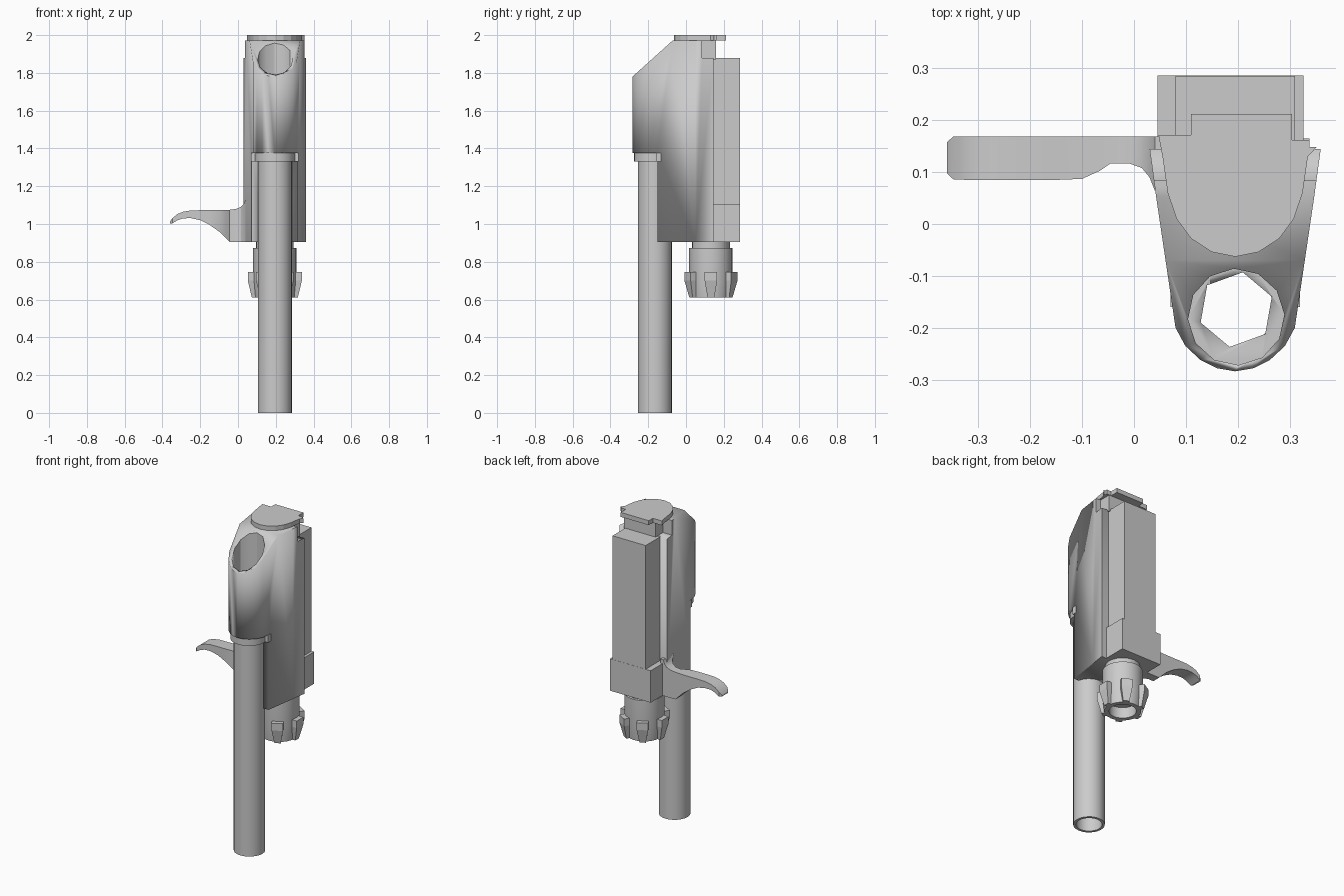
import bpy, bmesh, math

if "Cube" in bpy.data.objects:
    bpy.data.objects.remove(bpy.data.objects["Cube"])

CX = 0.195            # symmetry axis of the body
BY = -0.165           # barrel axis
KY = 0.132            # knob axis


def finish(name, bm, smooth=30):
    bmesh.ops.recalc_face_normals(bm, faces=bm.faces)
    me = bpy.data.meshes.new(name)
    bm.to_mesh(me)
    bm.free()
    ob = bpy.data.objects.new(name, me)
    bpy.context.collection.objects.link(ob)
    activate(ob)
    if smooth:
        bpy.ops.object.shade_smooth_by_angle(angle=math.radians(smooth))
    return ob


def activate(ob):
    bpy.ops.object.select_all(action='DESELECT')
    bpy.context.view_layer.objects.active = ob
    ob.select_set(True)


def prism(name, pts, a, b, axis='z', smooth=30):
    """Extrude a polygon from a to b: plan (x, y) along z, or side (y, z) along x."""
    place = (lambda p, h: (p[0], p[1], h)) if axis == 'z' else (lambda p, h: (h, p[0], p[1]))
    bm = bmesh.new()
    lo = [bm.verts.new(place(p, a)) for p in pts]
    hi = [bm.verts.new(place(p, b)) for p in pts]
    bm.faces.new(lo)
    bm.faces.new(hi)
    for i in range(len(pts)):
        j = (i + 1) % len(pts)
        bm.faces.new((lo[i], lo[j], hi[j], hi[i]))
    return finish(name, bm, smooth)


def box(name, x, y, z):
    return prism(name, [(x[0], y[0]), (x[1], y[0]), (x[1], y[1]), (x[0], y[1])], *z, smooth=0)


def lathe(name, cy, prof, n, closed=True):
    """Revolve (radius, z) points round a vertical axis at (CX, cy)."""
    bm = bmesh.new()
    rings = [[bm.verts.new((CX + r * math.cos(2 * math.pi * k / n),
                            cy + r * math.sin(2 * math.pi * k / n), z)) for k in range(n)]
             for r, z in prof]
    m = len(rings)
    for i in range(m if closed else m - 1):
        p, q = rings[i], rings[(i + 1) % m]
        for k in range(n):
            l = (k + 1) % n
            bm.faces.new((p[k], p[l], q[l], q[k]))
    if not closed:
        bm.faces.new(rings[0])
        bm.faces.new(rings[-1])
    return finish(name, bm)


def ngon(cx, cy, r, n, turn=0):
    return [(cx + r * math.cos(turn + 2 * math.pi * k / n),
             cy + r * math.sin(turn + 2 * math.pi * k / n)) for k in range(n)]


def mirror(half):
    """Complete a right-hand outline across x = CX (last point lies on the axis)."""
    return half + [(2 * CX - x, y) for x, y in reversed(half[:-1])]


def cut(ob, tool, op='DIFFERENCE'):
    tool.hide_render = True
    m = ob.modifiers.new("cut", 'BOOLEAN')
    m.operation, m.object, m.solver = op, tool, 'EXACT'
    activate(ob)
    while ob.modifiers[0] != m:
        bpy.ops.object.modifier_move_to_index(modifier="cut", index=0)
    bpy.ops.object.modifier_apply(modifier="cut")
    bpy.data.objects.remove(tool)


# Main body: plan outline intersected with the side outline, then bored
plan = mirror([(0.36, 0.145), (0.347, 0.05), (0.31, -0.20), (0.291, -0.235),
               (0.262, -0.262), (0.23, -0.278), (CX, -0.284)])
body = prism("main_body", plan, 0.8, 2.1)
side = [(-0.3, 1.375), (-0.3, 1.765), (-0.07, 1.972), (0.085, 1.972), (0.085, 1.88),
        (0.16, 1.88), (0.16, 0.905), (-0.15, 0.905), (-0.15, 1.375)]
cut(body, prism("side_cutter", side, -0.2, 0.6, 'x'), 'INTERSECT')
cut(body, prism("bore_cutter", ngon(CX + 0.002, -0.179, 0.093, 12, 0.05), 1.42, 2.2))
cut(body, prism("hex_cutter", ngon(CX + 0.002, BY, 0.073, 6, math.radians(80)), 0.8, 1.6))

# Long open tube with its collar and side clips
lathe("barrel", BY, [(0.09, 0), (0.09, 1.38), (0.074, 1.38), (0.074, 0)], 24)
lathe("barrel_collar", BY - 0.005, [(0.106, 1.33), (0.106, 1.38), (0.085, 1.38), (0.085, 1.33)], 24)
for s, label in ((-1, "left"), (1, "right")):
    a, b = sorted((CX + s * 0.095, CX + s * 0.125))
    box("collar_clip_" + label, (a, b), (-0.16, -0.105), (1.33, 1.376))

# Top cap and the neck under it
arc = [(0.335, 0.13), (0.325, 0.06), (0.308, 0.01), (0.28, -0.028), (0.24, -0.054), (CX, -0.063)]
prism("top_cap", [(0.305, 0.212), (0.305, 0.162), (0.338, 0.162), (0.338, 0.148), (0.352, 0.148)]
      + mirror(arc) + [(0.047, 0.172), (0.11, 0.172), (0.11, 0.212)], 1.972, 2.0, smooth=0)
box("cap_neck", (0.10, 0.318), (0.07, 0.16), (1.87, 1.975))

# Rear housing: narrow upper box on a wider foot
box("rear_housing", (0.08, 0.31), (0.13, 0.285), (0.91, 1.88))
box("rear_foot", (0.045, 0.327), (0.13, 0.286), (0.905, 1.105))

# Curved side lever: stations of (x, top z, bottom z, front y)
stations = [(0.06, 1.13, 0.905, 0.06), (0.04, 1.13, 0.905, 0.065), (0.03, 1.105, 0.905, 0.09),
            (0.015, 1.09, 0.905, 0.108), (-0.01, 1.08, 0.905, 0.117), (-0.045, 1.075, 0.905, 0.117),
            (-0.065, 1.074, 0.925, 0.103), (-0.10, 1.073, 0.96, 0.087), (-0.15, 1.073, 0.995, 0.085),
            (-0.20, 1.073, 1.02, 0.085), (-0.25, 1.072, 1.031, 0.085), (-0.29, 1.065, 1.03, 0.085),
            (-0.32, 1.053, 1.02, 0.085), (-0.348, 1.03, 1.003, 0.086), (-0.36, 1.012, 1.003, 0.097)]
bm = bmesh.new()
rings = []
for x, top, bot, fy in stations:
    back = 0.158 if x < -0.355 else 0.169
    rings.append([bm.verts.new(p) for p in
                  ((x, fy, bot), (x, fy, top), (x, back, top), (x, back, bot))])
for p, q in zip(rings, rings[1:]):
    for k in range(4):
        bm.faces.new((p[k], p[(k + 1) % 4], q[(k + 1) % 4], q[k]))
bm.faces.new(rings[0])
bm.faces.new(rings[-1])
finish("side_lever", bm)

# Hollow knob under the body, with six tapered grips
lathe("knob", KY, [(0.10, 0.91), (0.10, 0.872), (0.115, 0.872), (0.115, 0.70), (0.105, 0.612),
                   (0.078, 0.612), (0.078, 0.68), (0.001, 0.68), (0.001, 0.91)], 24)
bm = bmesh.new()
for k in range(6):
    a = math.radians(60 * k)
    ca, sa = math.cos(a), math.sin(a)
    rows = []
    for z, w, r in ((0.612, 0.018, 0.122), (0.70, 0.033, 0.143), (0.745, 0.033, 0.143)):
        rows.append([bm.verts.new((CX + u * ca - v * sa, KY + u * sa + v * ca, z))
                     for u, v in ((0.09, -w), (r, -w), (r, w), (0.09, w))])
    for p, q in zip(rows, rows[1:]):
        for i in range(4):
            j = (i + 1) % 4
            bm.faces.new((p[i], p[j], q[j], q[i]))
    bm.faces.new(rows[0])
    bm.faces.new(rows[-1])
finish("knob_grips", bm, 0)
